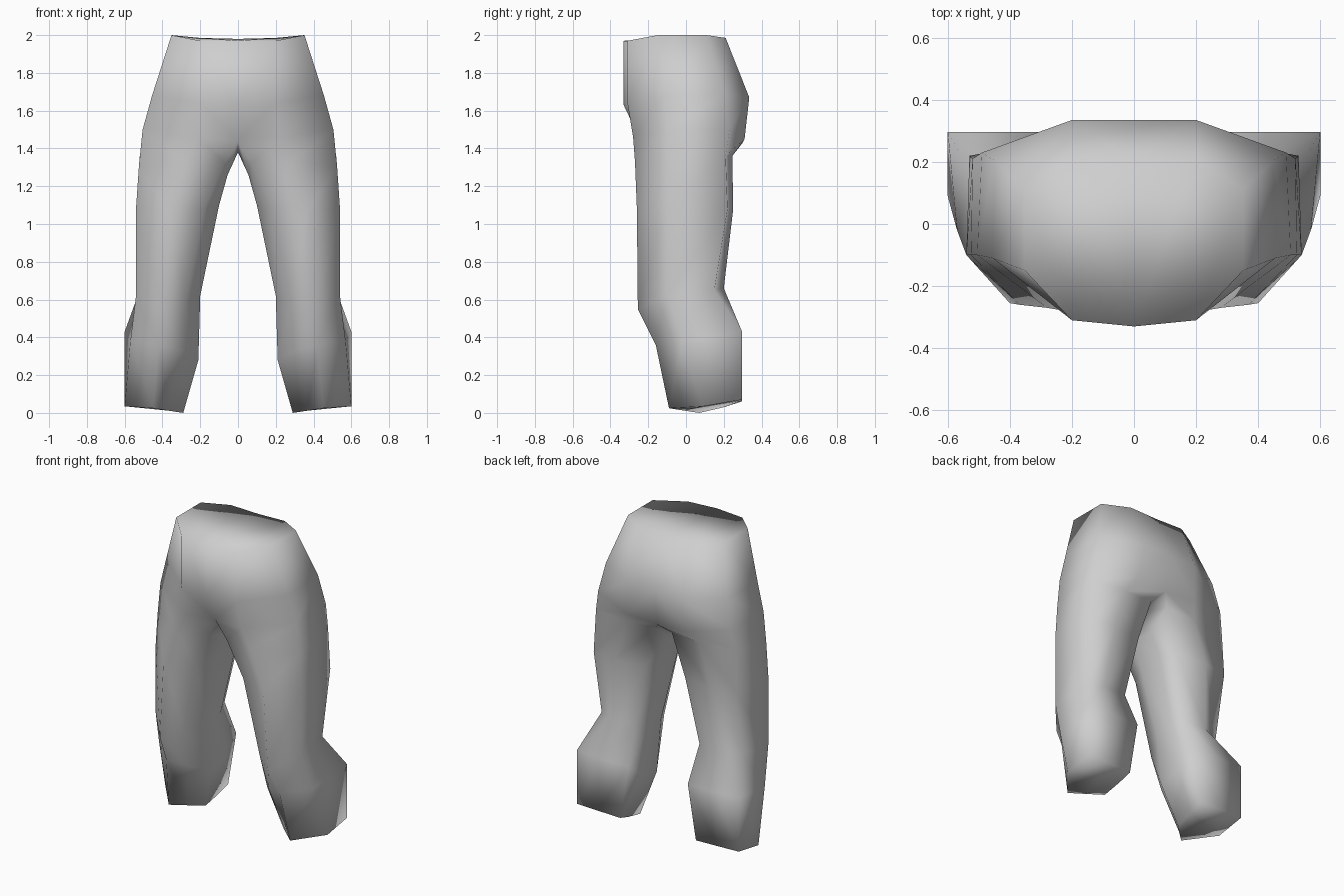
import bpy, bmesh

cloth = bpy.data.materials.new("grey cloth")
cloth.diffuse_color = (0.62, 0.62, 0.62, 1)

# Right half: rings from ankle to crotch, each running front inner, front, outer front,
# outer back, back, back inner, inner back, inner front
LEG = [
    [(.37, -.01, .012), (.45, -.09, .025), (.60, .09, .035), (.60, .297, .07),
     (.44, .297, .065), (.28, .295, .06), (.285, .20, .03), (.29, .07, 0)],
    [(.30, -.10, .33), (.42, -.16, .36), (.57, -.02, .38), (.60, .297, .43),
     (.42, .297, .42), (.22, .295, .42), (.21, .17, .32), (.21, .01, .28)],
    [(.28, -.17, .58), (.40, -.255, .55), (.54, -.10, .62), (.52, .15, .65),
     (.40, .20, .66), (.24, .20, .66), (.20, .10, .63), (.20, -.02, .62)],
    [(.18, -.20, 1.08), (.37, -.26, 1.08), (.54, -.10, 1.08), (.53, .22, 1.08),
     (.36, .25, 1.08), (.15, .22, 1.08), (.10, .12, 1.10), (.10, -.06, 1.10)],
    [(.07, -.22, 1.32), (.28, -.27, 1.33), (.525, -.10, 1.30), (.52, .21, 1.36),
     (.27, .245, 1.36), (.06, .235, 1.37), (.055, .10, 1.26), (.055, -.08, 1.26)],
    [(0, -.24, 1.44), (.22, -.28, 1.46), (.505, -.10, 1.50), (.49, .23, 1.50),
     (.22, .31, 1.45), (0, .30, 1.43), (0, .10, 1.38), (0, -.10, 1.38)],
]
# Half rings of the hips and waist, front centre to back centre
HIPS = [
    [(0, -.33, 1.63), (.20, -.31, 1.64), (.455, -.11, 1.68), (.45, .205, 1.69),
     (.20, .335, 1.67), (0, .335, 1.67)],
    [(0, -.33, 1.97), (.20, -.31, 1.97), (.352, -.15, 2.0), (.352, .11, 2.0),
     (.20, .21, 1.985), (0, .21, 1.98)],
]

bm = bmesh.new()
rings = [[bm.verts.new(p) for p in ring] for ring in LEG + HIPS]

# Skin the rings: closed around the leg, open along the centre line above the crotch
for i, (low, high) in enumerate(zip(rings, rings[1:])):
    closed = i < len(LEG) - 1
    for j in range(8 if closed else 5):
        k = (j + 1) % 8
        bm.faces.new((low[j], low[k], high[k], high[j]))

# Close the ankle and the waist
bm.faces.new(rings[0][::-1])
top = rings[-1]
bm.faces.new((top[0], top[1], top[4], top[5]))
bm.faces.new((top[1], top[2], top[3], top[4]))

# Mirror to the other leg and weld the centre seam
copy = bmesh.ops.duplicate(bm, geom=bm.verts[:] + bm.edges[:] + bm.faces[:])["geom"]
for v in copy:
    if isinstance(v, bmesh.types.BMVert):
        v.co.x = -v.co.x
bmesh.ops.remove_doubles(bm, verts=bm.verts[:], dist=.001)
bmesh.ops.recalc_face_normals(bm, faces=bm.faces[:])
for f in bm.faces:
    f.smooth = True

mesh = bpy.data.meshes.new("trousers")
bm.to_mesh(mesh)
bm.free()
mesh.materials.append(cloth)
trousers = bpy.data.objects.new("trousers", mesh)
bpy.context.collection.objects.link(trousers)
